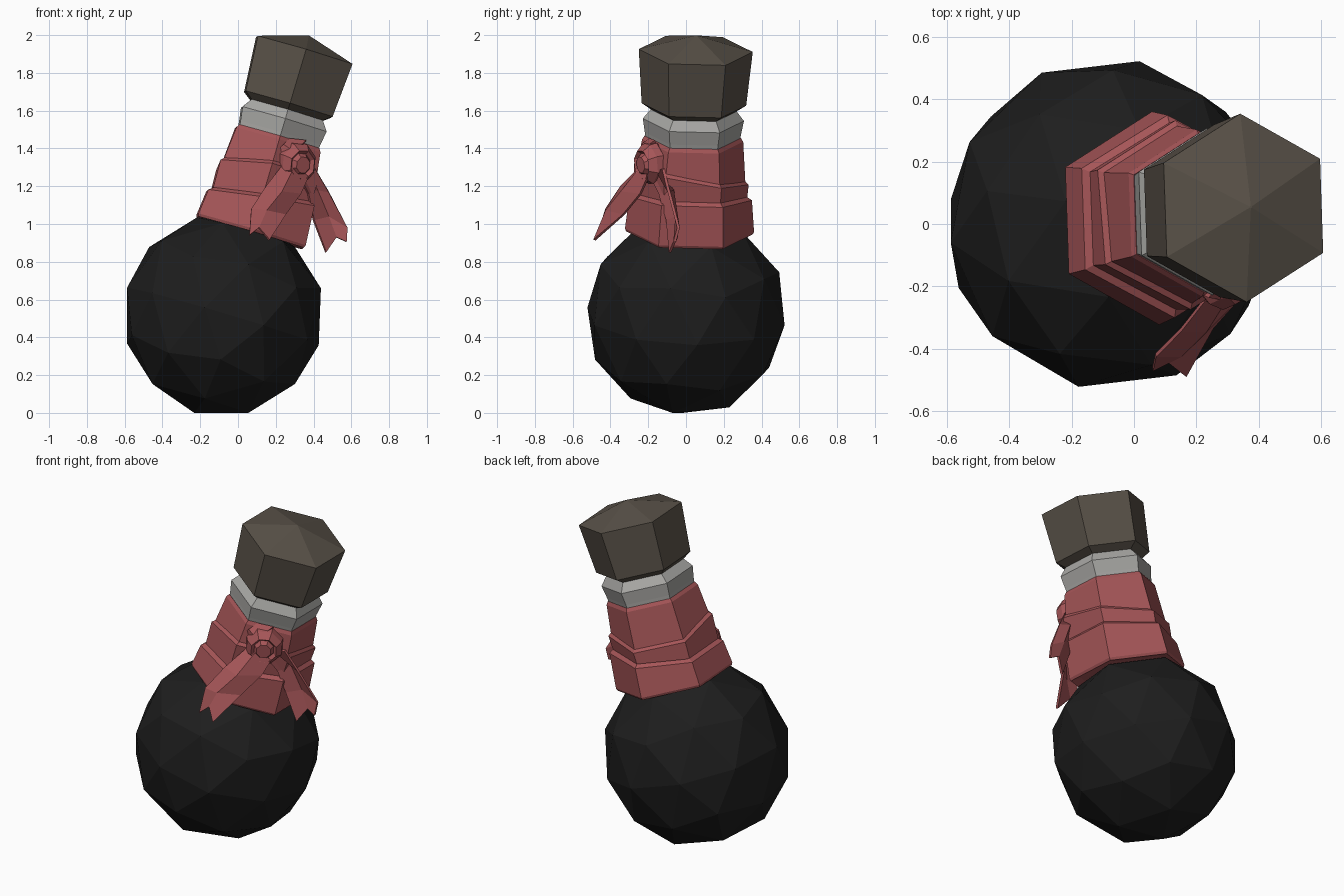
import bpy, bmesh, math
from mathutils import Matrix, Vector

if "Cube" in bpy.data.objects:
    bpy.data.objects.remove(bpy.data.objects["Cube"])


def material(name, rgb):
    m = bpy.data.materials.new(name)
    m.diffuse_color = (*rgb, 1)
    m.use_nodes = True
    m.node_tree.nodes["Principled BSDF"].inputs["Base Color"].default_value = m.diffuse_color
    return m


BLACK = material("black", (0.0125, 0.0125, 0.0125))
BROWN = material("cork brown", (0.098, 0.082, 0.064))
GREY = material("light grey", (0.39, 0.385, 0.37))
RED = material("cloth red", (0.38, 0.092, 0.097))

# Leaning bottle axis, starting at the middle of the round body
TILT = (Matrix.Rotation(math.radians(-2), 4, 'X') @ Matrix.Rotation(math.radians(16.5), 4, 'Y'))
BODY = Matrix.Translation((-0.08, 0, 0.525)) @ TILT
AXIS = Matrix.Translation((-0.063, 0.003, 0.522)) @ TILT


def finish(bm, name, mat):
    bmesh.ops.recalc_face_normals(bm, faces=bm.faces)
    me = bpy.data.meshes.new(name)
    bm.to_mesh(me)
    bm.free()
    me.materials.append(mat)
    ob = bpy.data.objects.new(name, me)
    bpy.context.collection.objects.link(ob)
    return ob


def lathe(name, mat, rings, matrix=AXIS, sides=6, start=32, stretch=1.0):
    """Stack of polygon rings (height, radius, slope x, slope y), closed at both ends."""
    bm = bmesh.new()
    loops = []
    for ring in rings:
        t, r, sx, sy = (list(ring) + [0, 0])[:4]
        loop = []
        for i in range(sides):
            a = math.radians(start) + i * math.tau / sides
            c, s = math.cos(a), math.sin(a)
            loop.append(bm.verts.new(matrix @ Vector((r * c * stretch, r * s, t + sx * c + sy * s))))
        loops.append(loop)
    for lo, hi in zip(loops, loops[1:]):
        for i in range(sides):
            j = (i + 1) % sides
            bm.faces.new((lo[i], lo[j], hi[j], hi[i]))
    bm.faces.new(loops[0])
    bm.faces.new(loops[-1])
    return finish(bm, name, mat)


def ribbon(name, rows):
    """Cloth strip from rows of left, middle and right points."""
    bm = bmesh.new()
    vs = [[bm.verts.new(p) for p in row] for row in rows]
    for a, b in zip(vs, vs[1:]):
        for k in range(2):
            bm.faces.new((a[k], a[k + 1], b[k + 1], b[k]))
    ob = finish(bm, name, RED)
    mod = ob.modifiers.new("thickness", 'SOLIDIFY')
    mod.thickness = 0.014
    mod.offset = 0
    return ob


# Round body, resting on the ground, slightly drawn out towards the neck
bm = bmesh.new()
bmesh.ops.create_icosphere(bm, subdivisions=2, radius=0.533)
for v in bm.verts:
    if v.co.z > 0.2:
        v.co *= 1.025
bmesh.ops.transform(bm, verts=bm.verts, matrix=BODY @ Matrix.Rotation(math.radians(25), 4, 'Z'))
low = min(v.co.z for v in bm.verts)
bmesh.ops.translate(bm, verts=bm.verts, vec=(0, 0, -low))
finish(bm, "round_body", BLACK)

# Neck rim and stopper
lathe("neck_rim", GREY, [(0.88, 0.24), (1.0, 0.255), (1.075, 0.268), (1.13, 0.225), (1.17, 0.22)])
lathe("stopper", BROWN, [(1.125, 0.225), (1.16, 0.277), (1.457, 0.302), (1.54, 0.004)])

# Wrapped cloth: three overlapping bands with uneven edges
lathe("cloth_band_low", RED, [(0.46, 0.27), (0.45, 0.335), (0.465, 0.342),
                              (0.64, 0.325, 0.045, 0), (0.66, 0.295, 0.045, 0)])
lathe("cloth_band_middle", RED, [(0.62, 0.29), (0.66, 0.30, 0.045, 0),
                                 (0.775, 0.305, 0.035, -0.05), (0.805, 0.27, 0.035, -0.05)])
lathe("cloth_band_top", RED, [(0.74, 0.27, 0.02, -0.03), (0.785, 0.287, 0.035, -0.05),
                              (0.96, 0.268), (0.98, 0.255), (0.965, 0.23)])

# Knot on the front right face of the cloth
out = Vector((math.cos(math.radians(-58)), math.sin(math.radians(-58)), 0))
normal = TILT.to_3x3() @ out
centre = AXIS @ (out * 0.245 + Vector((0, 0, 0.865)))
knot_frame = Matrix.Translation(centre) @ normal.to_track_quat('Z', 'Y').to_matrix().to_4x4()
lathe("knot", RED, [(-0.05, 0.09), (-0.01, 0.118), (0.03, 0.112), (0.07, 0.08),
                    (0.05, 0.062), (0.075, 0.045)], knot_frame, 8, 20, 0.95)

# Small folded loop above the knot
ribbon("knot_fold", [
    [(0.20, -0.21, 1.38), (0.24, -0.23, 1.42), (0.27, -0.19, 1.45)],
    [(0.25, -0.23, 1.34), (0.30, -0.24, 1.38), (0.36, -0.16, 1.44)]])

# Two forked tails hanging from the knot
ribbon("tail_left", [
    [(0.26, -0.20, 1.34), (0.30, -0.23, 1.31), (0.37, -0.20, 1.25)],
    [(0.15, -0.34, 1.20), (0.23, -0.34, 1.17), (0.33, -0.24, 1.16)],
    [(0.07, -0.42, 1.08), (0.15, -0.42, 1.07), (0.25, -0.33, 1.05)],
    [(0.06, -0.465, 0.94), (0.11, -0.44, 0.98), (0.165, -0.485, 0.915)]])
ribbon("tail_right", [
    [(0.31, -0.20, 1.28), (0.36, -0.16, 1.29), (0.41, -0.12, 1.29)],
    [(0.37, -0.14, 1.16), (0.42, -0.07, 1.18), (0.48, -0.09, 1.17)],
    [(0.40, -0.10, 1.02), (0.48, -0.05, 1.04), (0.58, -0.04, 0.98)],
    [(0.465, -0.085, 0.85), (0.52, -0.05, 0.93), (0.575, -0.06, 0.905)]])
